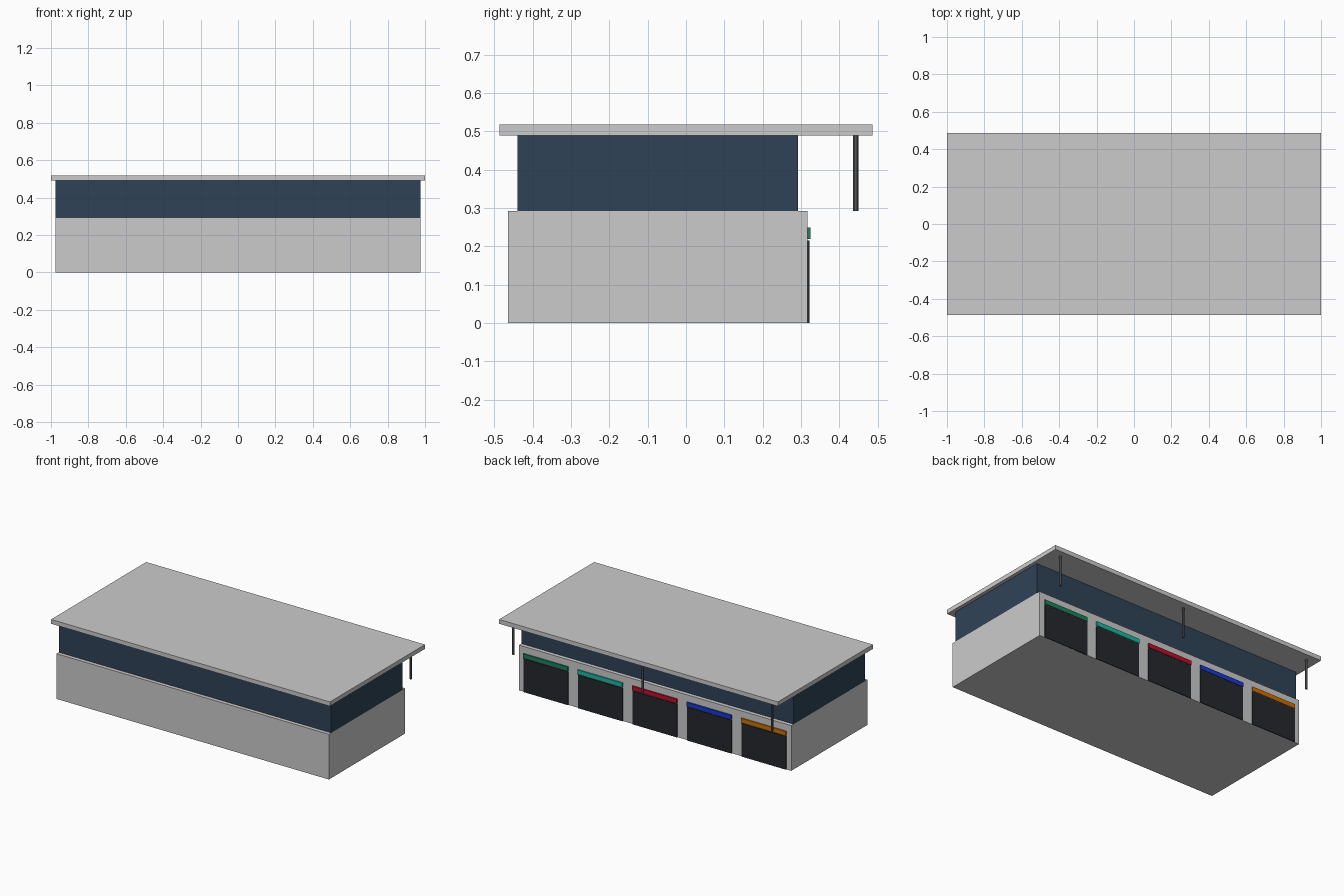
import bpy

if "Cube" in bpy.data.objects:
    bpy.data.objects.remove(bpy.data.objects["Cube"])


def material(name, rgb):
    m = bpy.data.materials.new(name)
    m.diffuse_color = (*rgb, 1)
    m.use_nodes = True
    m.node_tree.nodes["Principled BSDF"].inputs["Base Color"].default_value = m.diffuse_color
    return m


def box(name, x, y, z, mat=None):
    """Box spanning the (min, max) ranges x, y and z."""
    spans = (x, y, z)
    bpy.ops.mesh.primitive_cube_add(size=1, location=[(a + b) / 2 for a, b in spans])
    ob = bpy.context.object
    ob.name = name
    ob.scale = [b - a for a, b in spans]
    bpy.ops.object.transform_apply(location=False, rotation=False, scale=True)
    if mat:
        ob.data.materials.append(mat)
    return ob


glass = material("blue_glass", (0.028, 0.055, 0.095))
dark = material("dark_door", (0.018, 0.021, 0.025))
metal = material("dark_metal", (0.1, 0.1, 0.11))

# Main volumes: ground floor, glazed upper floor, overhanging roof
box("ground_floor", (-0.977, 0.977), (-0.464, 0.317), (0, 0.293))
box("upper_glazing", (-0.977, 0.977), (-0.44, 0.292), (0.293, 0.49), glass)
box("roof_slab", (-1, 1), (-0.487, 0.487), (0.49, 0.518))

# Garage doors with a coloured sign band above each
signs = {
    "green": (0.014, 0.21, 0.11),
    "teal": (0.014, 0.46, 0.36),
    "red": (0.47, 0.005, 0.025),
    "blue": (0.012, 0.04, 0.6),
    "orange": (0.6, 0.16, 0.002),
}
for i, (colour, rgb) in enumerate(signs.items()):
    cx = 0.782 - 0.391 * i
    span = (cx - 0.16, cx + 0.16)
    box(f"garage_door_{i + 1}", span, (0.312, 0.322), (0, 0.215), dark)
    box(f"sign_band_{colour}", span, (0.312, 0.325), (0.22, 0.249),
        material(f"{colour}_sign", rgb))

# Slim round posts hanging under the rear overhang
for side, x in (("left", -0.928), ("middle", 0), ("right", 0.928)):
    bpy.ops.mesh.primitive_cylinder_add(vertices=12, radius=0.0073, depth=0.197,
                                        location=(x, 0.443, 0.3915))
    post = bpy.context.object
    post.name = f"roof_post_{side}"
    post.data.materials.append(metal)
    bpy.ops.object.shade_smooth_by_angle()
